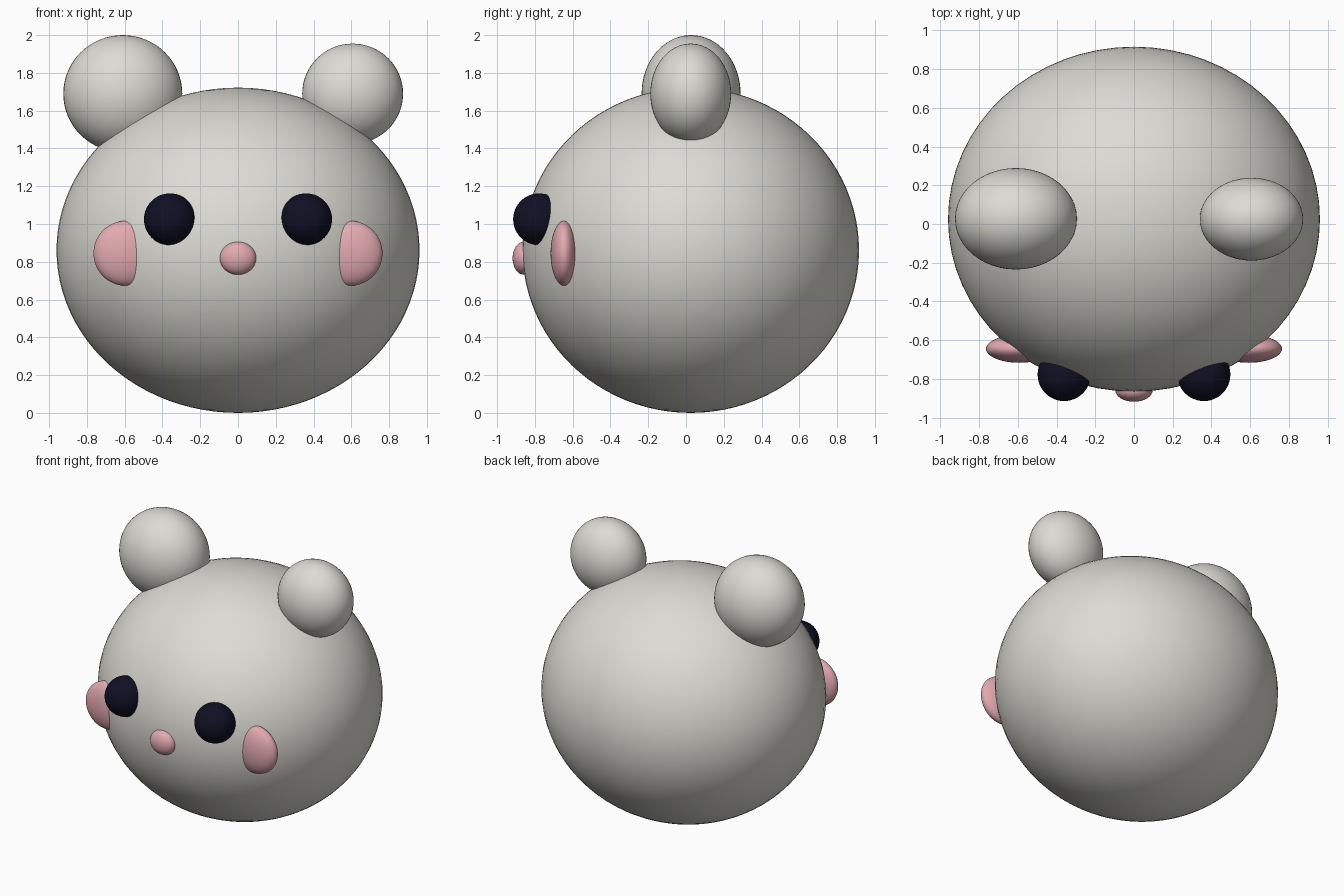
import bpy
import math

if "Cube" in bpy.data.objects:
    bpy.data.objects.remove(bpy.data.objects["Cube"])


def make_material(name, colour):
    mat = bpy.data.materials.new(name)
    mat.diffuse_color = (*colour, 1.0)
    mat.use_nodes = True
    mat.node_tree.nodes["Principled BSDF"].inputs["Base Color"].default_value = mat.diffuse_color
    return mat


FUR = make_material("warm_light_grey", (0.72, 0.71, 0.66))
DARK = make_material("midnight_navy", (0.005, 0.005, 0.018))
PINK = make_material("soft_pink", (0.76, 0.40, 0.43))


def ellipsoid(name, centre, radii, mat, segments=48, rings=32):
    """Smooth sphere stretched to the given radii."""
    bpy.ops.mesh.primitive_uv_sphere_add(
        segments=segments, ring_count=rings, radius=1, location=centre)
    obj = bpy.context.object
    obj.name = name
    obj.scale = radii
    bpy.ops.object.transform_apply(location=False, rotation=False, scale=True)
    bpy.ops.object.shade_smooth_by_angle(angle=math.radians(40))
    obj.data.materials.append(mat)
    return obj


# Round head
ellipsoid("head", (0, 0.025, 0.861), (0.961, 0.891, 0.861), FUR, 64, 48)

# Ears: one is larger than the other
ellipsoid("large_ear", (-0.61, 0.027, 1.69), (0.315, 0.262, 0.31), FUR)
ellipsoid("small_ear", (0.607, 0.025, 1.69), (0.267, 0.214, 0.265), FUR)

# Eyes and cheeks, mirrored across the face
for side, sign in (("left", -1), ("right", 1)):
    ellipsoid(side + "_eye", (sign * 0.361, -0.778, 1.025),
              (0.137, 0.137, 0.137), DARK)
    ellipsoid(side + "_cheek", (sign * 0.593, -0.645, 0.845),
              (0.172, 0.072, 0.172), PINK)

# Nose
ellipsoid("nose", (0, -0.86, 0.819), (0.096, 0.058, 0.087), PINK)
